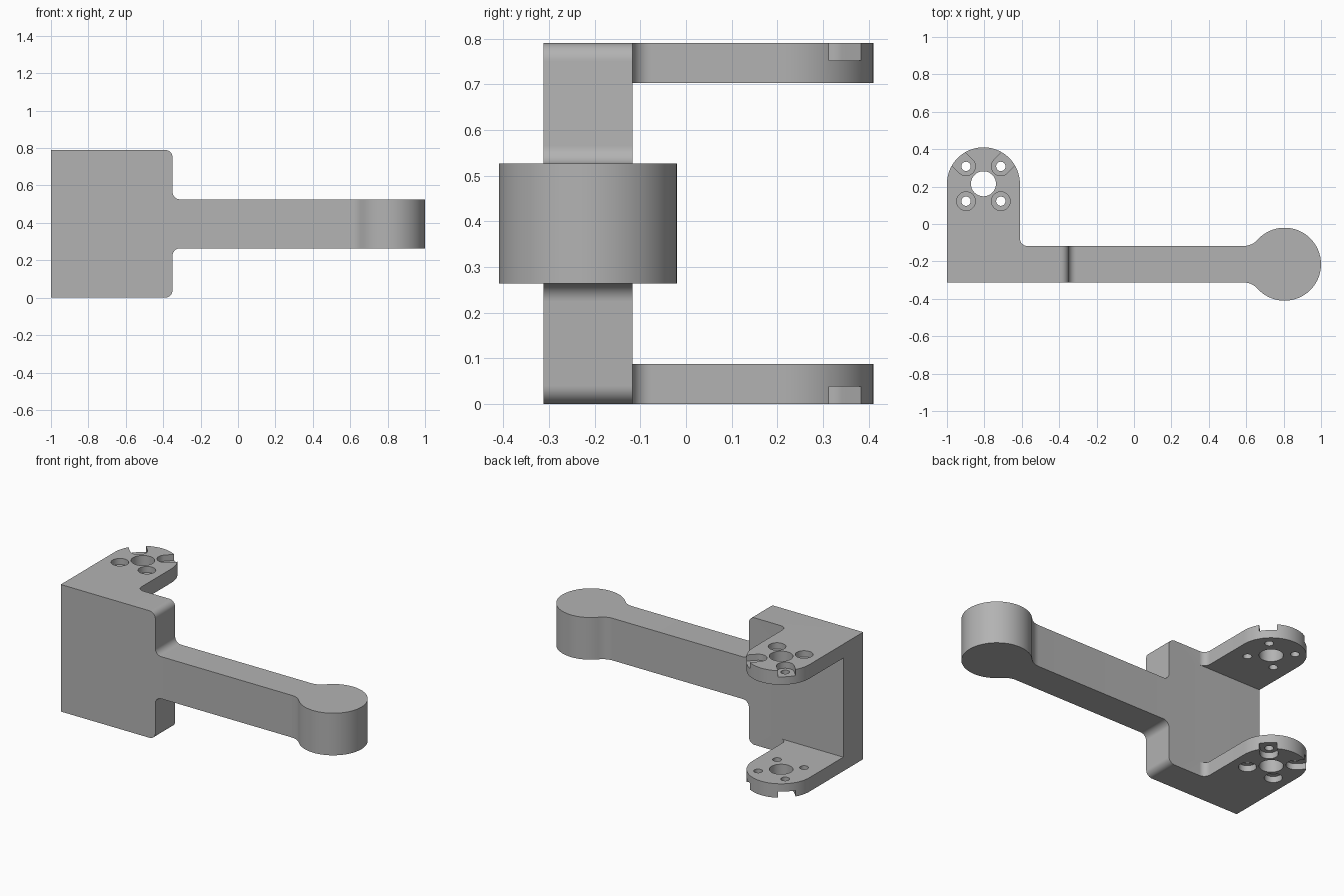
import bpy
import bmesh
from math import cos, sin, pi, radians, atan2, degrees, sqrt

cube = bpy.data.objects.get("Cube")
if cube:
    bpy.data.objects.remove(cube)

HEIGHT = 0.79       # overall height
LUG = 0.087         # thickness of the two lugs
R = 0.195           # radius of the rounded lug ends and the arm knob
HALF = R / 2        # half thickness of the wall and arm
ARM_Y = -0.215      # centre line of the wall and arm
LUG_X, LUG_Y = -0.805, 0.215
KNOB_X = 0.805

grey = bpy.data.materials.new("plain grey")
grey.use_nodes = True
grey.diffuse_color = (0.45, 0.45, 0.45, 1)
grey.node_tree.nodes["Principled BSDF"].inputs["Base Color"].default_value = grey.diffuse_color


def arc(cx, cy, r, start, end, steps=10):
    angles = [radians(start + (end - start) * i / steps) for i in range(steps + 1)]
    return [(cx + r * cos(a), cy + r * sin(a)) for a in angles]


def prism(name, outline, low, high, upright=False):
    """Extrude an outline along z, or along y when upright."""
    bm = bmesh.new()
    place = (lambda u, v: (u, low, v)) if upright else (lambda u, v: (u, v, low))
    face = bm.faces.new([bm.verts.new(place(u, v)) for u, v in outline])
    moved = bmesh.ops.extrude_face_region(bm, geom=[face])["geom"]
    step = (0, high - low, 0) if upright else (0, 0, high - low)
    bmesh.ops.translate(bm, vec=step, verts=[g for g in moved if isinstance(g, bmesh.types.BMVert)])
    bmesh.ops.recalc_face_normals(bm, faces=bm.faces)
    mesh = bpy.data.meshes.new(name)
    bm.to_mesh(mesh)
    bm.free()
    mesh.materials.append(grey)
    obj = bpy.data.objects.new(name, mesh)
    bpy.context.collection.objects.link(obj)
    return obj


def combine(target, tool, operation="DIFFERENCE"):
    mod = target.modifiers.new("cut", "BOOLEAN")
    mod.object, mod.operation, mod.solver = tool, operation, "EXACT"
    bpy.context.view_layer.objects.active = target
    bpy.ops.object.modifier_apply(modifier=mod.name)
    bpy.data.objects.remove(tool)


# Plan outline: wall, arm, knob with blended neck, and rounded lug
blend = 0.1
rise = HALF + blend
run = sqrt((R + blend) ** 2 - rise ** 2)
lean = degrees(atan2(rise, run))
neck_x = KNOB_X - run
plan = [(-1, ARM_Y - HALF)]
plan += arc(neck_x, ARM_Y - rise, blend, 90, lean, 8)
plan += arc(KNOB_X, ARM_Y, R, 180 + lean, 540 - lean, 48)[1:]
plan += arc(neck_x, ARM_Y + rise, blend, -lean, -90, 8)[1:]
plan += arc(LUG_X + R + 0.04, ARM_Y + HALF + 0.04, 0.04, 270, 180)
plan += arc(LUG_X, LUG_Y, R, 0, 180, 32)
bracket = prism("bracket_with_arm", plan, -0.1, HEIGHT + 0.1)

# Front outline: tall block with rounded corners stepping down to the arm
mid, arm_half, edge, f = HEIGHT / 2, 0.131, -0.35, 0.04
lower = [(-1.2, 0)]
lower += arc(edge - f, f, f, 270, 360)
lower += arc(edge + f, mid - arm_half - f, f, 180, 90)
lower += [(1.2, mid - arm_half)]
upper = [(x, HEIGHT - z) for x, z in reversed(lower)]
combine(bracket, prism("front_profile", lower + upper, -0.6, 0.6, True), "INTERSECT")

# Gap between the upper and lower lugs
back = ARM_Y + HALF
gap = [(-1.2, back), (-0.5, back), (-0.5, 0.6), (-1.2, 0.6)]
combine(bracket, prism("lug_gap", gap, LUG, HEIGHT - LUG))

# Centre bore through both lugs
combine(bracket, prism("centre_bore", arc(LUG_X, LUG_Y, 0.067, 0, 352.5, 47), -0.1, 0.9))

# Four screw holes with recesses on the outer faces; the rear recesses open at the rim
offset, bore, recess, depth = 0.093, 0.025, 0.05, 0.038
for sx in (-1, 1):
    for sy in (-1, 1):
        x, y = LUG_X + sx * offset, LUG_Y + sy * offset
        combine(bracket, prism("screw_hole", arc(x, y, bore, 0, 345, 23), -0.1, 0.9))
        if sy < 0:
            shape = arc(x, y, recess, 0, 348.75, 31)
        else:
            out = 45 if sx > 0 else 135
            shape = arc(x, y, recess, out + 90, out + 270, 16)
            reach = 0.2 * cos(pi / 4)
            shape += [(px + sx * reach, py + reach) for px, py in (shape[-1], shape[0])]
        for low, high in ((-0.1, depth), (HEIGHT - depth, HEIGHT + 0.1)):
            combine(bracket, prism("screw_recess", shape, low, high))

# Smooth the curved walls and keep the edges crisp
bpy.ops.object.select_all(action="DESELECT")
bracket.select_set(True)
bpy.context.view_layer.objects.active = bracket
bpy.ops.object.shade_smooth_by_angle(angle=radians(30))
